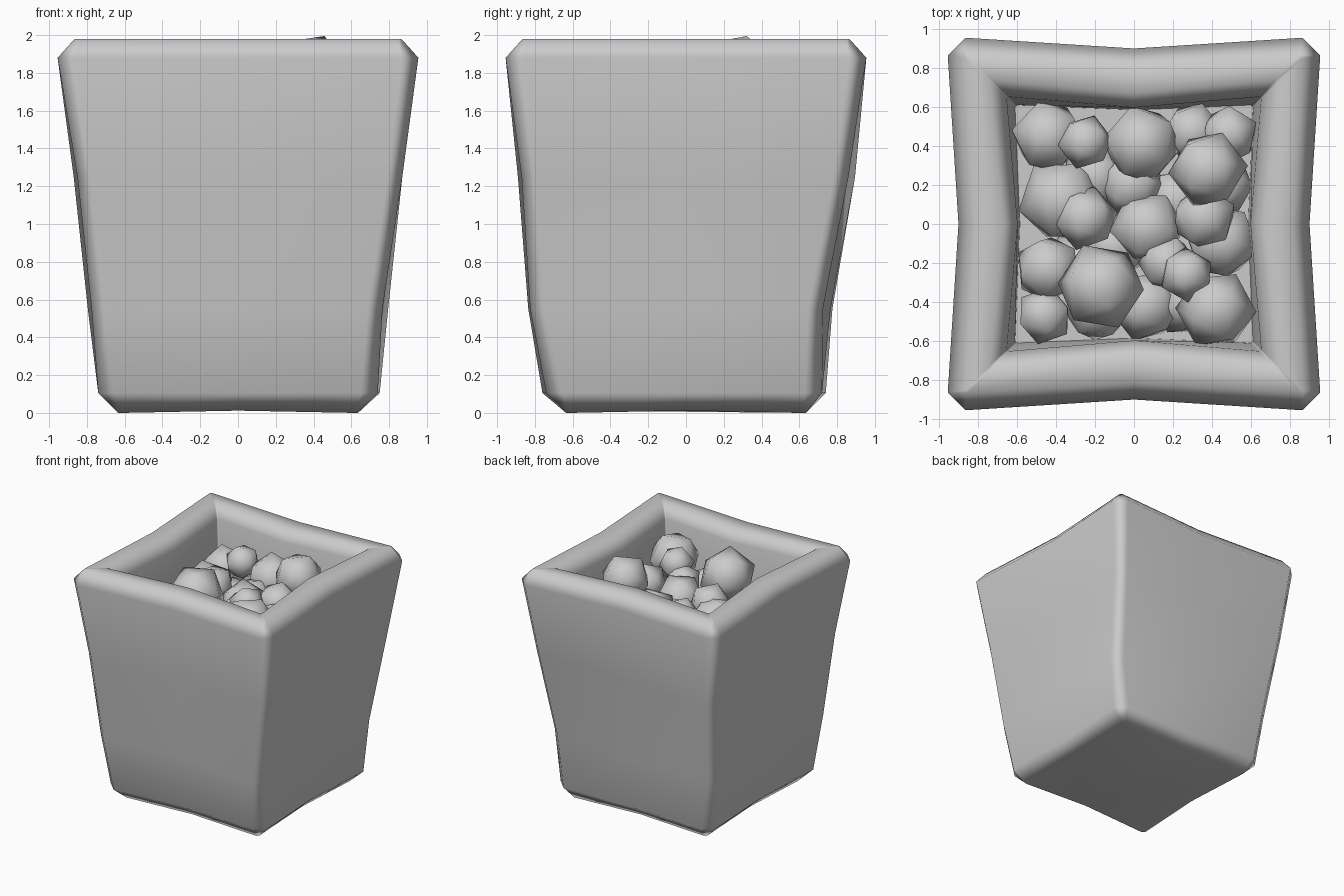
import bpy, bmesh, math, random
from mathutils import Euler, Matrix, Vector

random.seed(11)
cube = bpy.data.objects.get("Cube")
if cube:
    bpy.data.objects.remove(cube, do_unlink=True)

# One plain stone colour
stone = bpy.data.materials.new("stone grey")
stone.use_nodes = True
colour = (0.6, 0.6, 0.6, 1)
stone.diffuse_color = colour
stone.node_tree.nodes["Principled BSDF"].inputs["Base Color"].default_value = colour

CORNERS = [(1, -1), (1, 1), (-1, 1), (-1, -1)]
SIDES = [(1, 0), (0, 1), (-1, 0), (0, -1)]


def add_object(name, bm):
    mesh = bpy.data.meshes.new(name)
    bmesh.ops.recalc_face_normals(bm, faces=bm.faces)
    bm.to_mesh(mesh)
    bm.free()
    mesh.materials.append(stone)
    obj = bpy.data.objects.new(name, mesh)
    bpy.context.collection.objects.link(obj)
    return obj


def smooth(obj, degrees):
    bpy.ops.object.select_all(action="DESELECT")
    obj.select_set(True)
    bpy.context.view_layer.objects.active = obj
    bpy.ops.object.shade_smooth_by_angle(angle=math.radians(degrees))


def ring(bm, z, half, pinch, cut, dents):
    """Square loop with chamfered corners and pinched side centres."""
    verts = []
    for i, (a, b) in enumerate(CORNERS):
        dx, dy = dents.get(i, (0, 0))
        pair = [(half - cut, half), (half, half - cut)]
        if a * b > 0:
            pair.reverse()
        for x, y in pair:
            verts.append(bm.verts.new((a * (x + dx), b * (y + dy), z)))
        m = half - pinch
        verts.append(bm.verts.new((SIDES[i][0] * m, SIDES[i][1] * m, z)))
    return verts


# Pot: outer wall, rounded rim, inner wall and soil floor
# Each loop: height, half width, pinch, chamfer, outward corner shifts
loops = [
    (0.012, 0.635, 0.02, 0.02, {}),
    (0.105, 0.74, 0.03, 0.09, {1: (0.01, -0.02), 3: (0, 0.02)}),
    (0.55, 0.795, 0.03, 0.08, {0: (-0.03, 0.03), 1: (0, -0.07), 2: (0, -0.02), 3: (-0.02, 0.04)}),
    (1.25, 0.87, 0.04, 0.08, {1: (0, -0.01), 2: (0, 0.025), 3: (-0.02, 0.02)}),
    (1.88, 0.955, 0.055, 0.09, {}),
    (1.98, 0.865, 0.05, 0.015, {}),
    (1.98, 0.74, 0.07, 0.01, {}),
    (1.89, 0.652, 0.055, 0.01, {}),
    (1.45, 0.61, 0.025, 0.01, {}),
]
bm = bmesh.new()
rings = [ring(bm, *loop) for loop in loops]
count = len(rings[0])
for low, high in zip(rings, rings[1:]):
    for i in range(count):
        j = (i + 1) % count
        bm.faces.new((low[i], low[j], high[j], high[i]))
bm.faces.new(list(reversed(rings[0])))
bm.faces.new(rings[-1])
# Bottom corners reach the ground, side centres stay just above it
for i in range(count):
    if i % 3 != 2:
        rings[0][i].co.z = 0
pot = add_object("pot", bm)
smooth(pot, 60)
weighted = pot.modifiers.new("even shading", "WEIGHTED_NORMAL")
weighted.keep_sharp = True

# Pebbles: x, y, z, radius
pebbles = [
    (0.38, 0.28, 1.81, 0.205), (-0.17, -0.32, 1.755, 0.23),
    (0.04, 0.41, 1.66, 0.21), (-0.25, 0.42, 1.72, 0.145),
    (-0.25, 0.03, 1.67, 0.17), (-0.44, 0.45, 1.6, 0.195),
    (0.27, -0.26, 1.76, 0.145), (0.42, -0.44, 1.71, 0.21),
    (0.36, 0.03, 1.68, 0.175), (0.07, -0.02, 1.61, 0.2),
    (-0.37, 0.12, 1.57, 0.23), (-0.44, -0.23, 1.58, 0.18),
    (-0.46, -0.47, 1.6, 0.15), (-0.19, -0.44, 1.52, 0.17),
    (0.06, -0.42, 1.55, 0.19), (0.17, -0.2, 1.65, 0.155),
    (0.45, -0.09, 1.57, 0.2), (0.49, 0.46, 1.65, 0.155),
    (0.3, 0.47, 1.58, 0.16), (-0.01, 0.2, 1.55, 0.18),
    (-0.2, 0.24, 1.48, 0.18), (0.22, 0.12, 1.5, 0.18),
    (0.26, -0.4, 1.5, 0.18), (-0.1, -0.12, 1.5, 0.18),
    (-0.3, -0.2, 1.48, 0.16), (0.46, 0.2, 1.5, 0.16),
]
bm = bmesh.new()
for n, (x, y, z, r) in enumerate(pebbles):
    turn = [random.uniform(0, math.tau) for _ in range(3)] if n else (-0.2, 0.4, 0)
    place = Matrix.Translation(Vector((x, y, z))) @ Euler(turn).to_matrix().to_4x4()
    bmesh.ops.create_icosphere(bm, subdivisions=1, radius=r, matrix=place)
smooth(add_object("pebbles", bm), 60)
